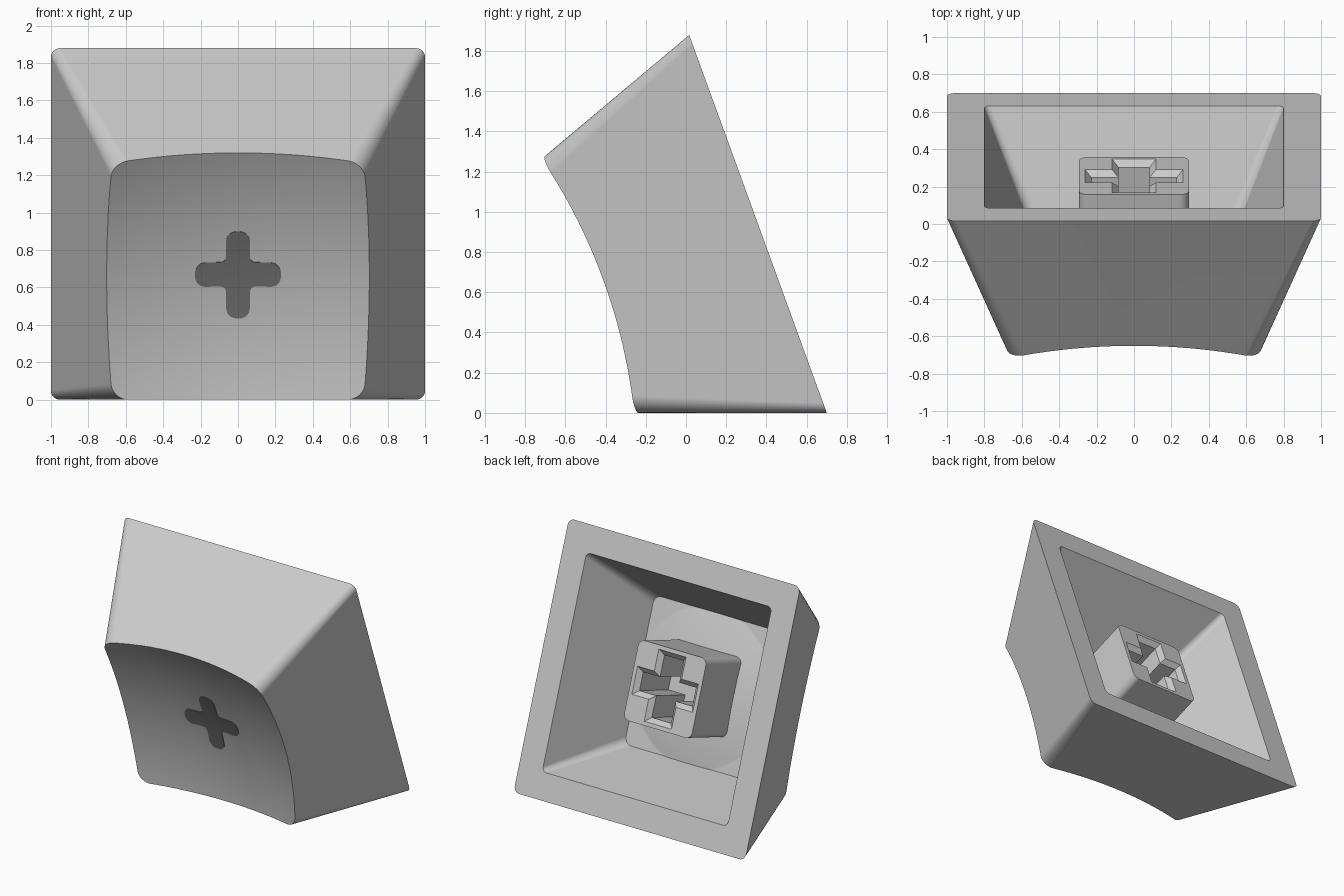
import bpy, bmesh, math
from mathutils import Matrix, Vector

if "Cube" in bpy.data.objects:
    bpy.data.objects.remove(bpy.data.objects["Cube"])

# Keycap frame: x across, v up the tilted rim, w from the rim toward the dished face
T = math.radians(20)
S, C = math.sin(T), math.cos(T)
FRAME = Matrix(((1, 0, 0, 0), (0, -S, -C, 0.358), (0, C, -S, 0.94), (0, 0, 0, 1)))


def material(name, v):
    m = bpy.data.materials.new(name)
    m.diffuse_color = (v, v, v, 1)
    m.use_nodes = True
    m.node_tree.nodes["Principled BSDF"].inputs["Base Color"].default_value = m.diffuse_color
    return m


GREY = material("light grey", 0.60)
DARK = material("dark grey", 0.18)


def arc(cx, cy, r, a0, a1, n=8):
    return [(cx + r * math.cos(math.radians(a0 + (a1 - a0) * i / n)),
             cy + r * math.sin(math.radians(a0 + (a1 - a0) * i / n))) for i in range(n + 1)]


def rounded(hx, hv, r):
    if r == 0:
        return [(hx, hv), (-hx, hv), (-hx, -hv), (hx, -hv)]
    x, v = hx - r, hv - r
    return (arc(x, v, r, 0, 90) + arc(-x, v, r, 90, 180)
            + arc(-x, -v, r, 180, 270) + arc(x, -v, r, 270, 360))


def loft(name, rings, mat=GREY, helper=False):
    """Closed solid through (outline, w) rings."""
    bm = bmesh.new()
    loops = [[bm.verts.new(FRAME @ Vector((x, v, w))) for x, v in pts] for pts, w in rings]
    n = len(loops[0])
    for a, b in zip(loops, loops[1:]):
        for i in range(n):
            j = (i + 1) % n
            bm.faces.new((a[i], a[j], b[j], b[i]))
    bm.faces.new(loops[0][::-1])
    bm.faces.new(loops[-1])
    bmesh.ops.recalc_face_normals(bm, faces=bm.faces)
    me = bpy.data.meshes.new(name)
    bm.to_mesh(me)
    bm.free()
    ob = bpy.data.objects.new(name, me)
    me.materials.append(mat)
    bpy.context.collection.objects.link(ob)
    if helper:
        ob.hide_render = True
        ob.hide_set(True)
    return ob


def boolean(ob, other, op="DIFFERENCE"):
    m = ob.modifiers.new(op.lower(), "BOOLEAN")
    m.object, m.operation, m.solver = other, op, "EXACT"


def dish(name, R, w0, top):
    """Solid whose underside is a shallow spherical bowl, lowest at w0."""
    rings = []
    for i in range(25):
        r = 0.02 + 1.2 * i / 24
        rings.append((arc(0, 0, r, 0, 354.375, 63), w0 + R - math.sqrt(R * R - r * r)))
    rings.append((arc(0, 0, 1.22, 0, 354.375, 63), top))
    return loft(name, rings, helper=True)


def finish(ob):
    dg = bpy.context.evaluated_depsgraph_get()
    me = bpy.data.meshes.new_from_object(ob.evaluated_get(dg))
    ob.modifiers.clear()
    ob.data = me
    bpy.ops.object.select_all(action="DESELECT")
    ob.select_set(True)
    bpy.context.view_layer.objects.active = ob
    bpy.ops.object.shade_smooth_by_angle(angle=math.radians(25))
    m = ob.modifiers.new("weighted normals", "WEIGHTED_NORMAL")
    m.keep_sharp = True


# Hollow tapered shell with a bowl in its face
R, LOW = 2.66, 0.724
bowl = dish("bowl_cutter", R, LOW, 1.6)
bulge = dish("inner_bulge_cutter", R + 0.19, LOW - 0.185, 1.3)
cavity = loft("cavity_cutter", [(rounded(0.821, 0.821, 0.035), -0.05),
                                (rounded(0.545, 0.545, 0.06), 0.60)], helper=True)
boolean(cavity, bulge)
shell = loft("shell", [(rounded(1, 1, 0.05), 0),
                       (rounded(1 - 1.1 * math.tan(T), 1 - 1.1 * math.tan(T), 0.10), 1.1)])
boolean(shell, bowl)
boolean(shell, cavity)

# Stem with a cross socket that has a chamfered mouth
stem = loft("stem", [(rounded(0.293, 0.293, 0.05), 0.107), (rounded(0.293, 0.293, 0.05), 0.62)])
for name, hx, hv in (("socket_across", 0.228, 0.068), ("socket_up", 0.083, 0.228)):
    e = 0.035
    slot = loft(name + "_cutter", [(rounded(hx + e, hv + e, 0), 0.05),
                                   (rounded(hx + e, hv + e, 0), 0.107),
                                   (rounded(hx, hv, 0), 0.142),
                                   (rounded(hx, hv, 0), 0.52)], helper=True)
    boolean(stem, slot)

# Plus mark lying on the bowl
A, L, F, E = 0.064, 0.23, 0.03, 0.055
arm = (arc(A + F, -A - F, F, 180, 90, 5) + arc(L - E, E - A, E, -90, 0, 6)
       + arc(L - E, A - E, E, 0, 90, 6))
plus = []
for k in range(4):
    c, s = (1, 0, -1, 0)[k], (0, 1, 0, -1)[k]
    plus += [(c * x - s * y, (s * x + c * y) * 1.07 - 0.022) for x, y in arm]
mark = loft("plus_mark", [(plus, LOW - 0.004), (plus, LOW + 0.1)], DARK)
mark_top = dish("mark_cutter", R, LOW + 0.004, 1.6)
boolean(mark, mark_top)

for ob in (shell, stem, mark):
    finish(ob)
